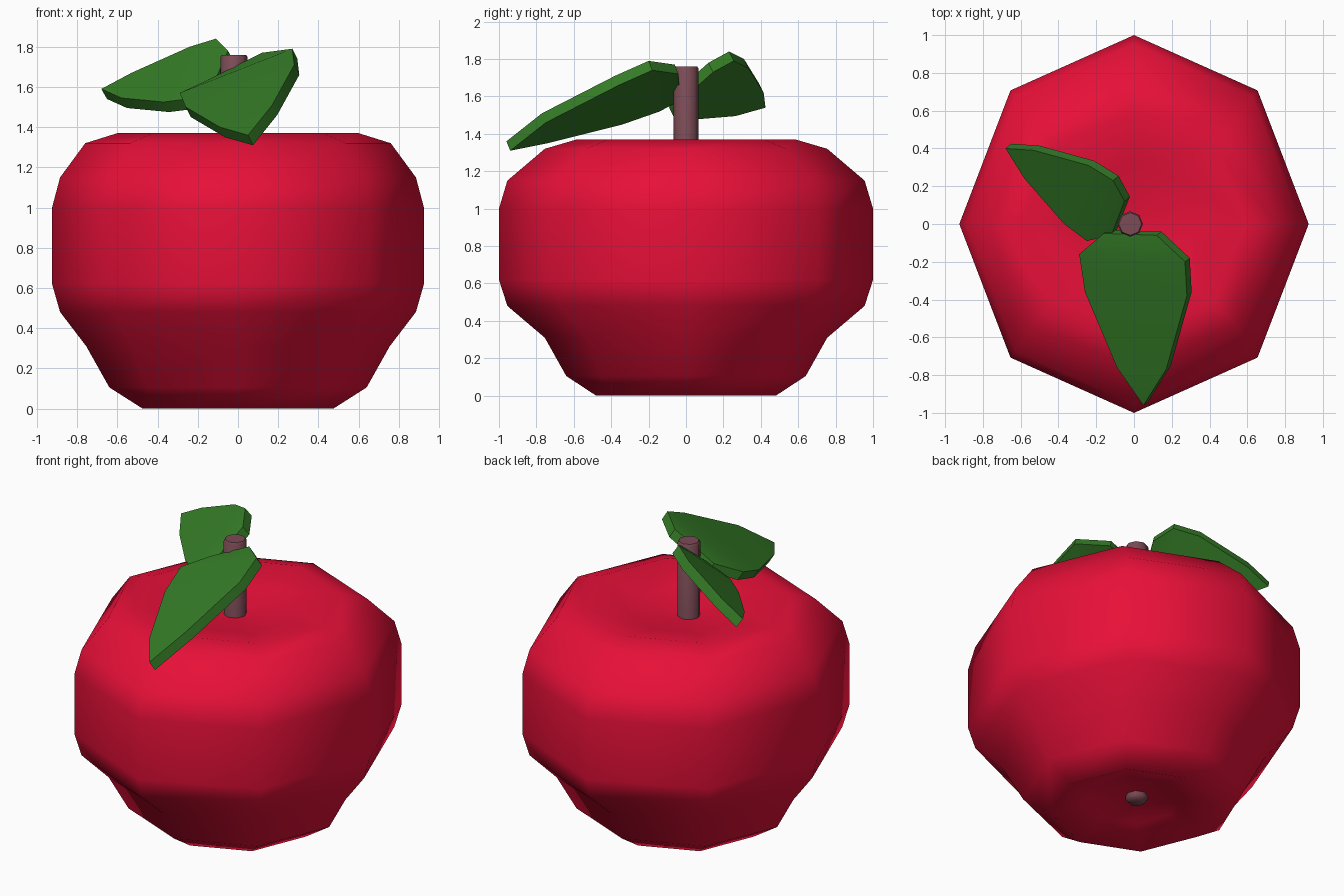
import bpy, bmesh, math
from mathutils import Vector

if "Cube" in bpy.data.objects:
    bpy.data.objects.remove(bpy.data.objects["Cube"])


def material(name, rgb):
    m = bpy.data.materials.new(name)
    m.diffuse_color = (*rgb, 1)
    m.use_nodes = True
    m.node_tree.nodes["Principled BSDF"].inputs["Base Color"].default_value = m.diffuse_color
    return m


RED = material("red_skin", (0.80, 0.005, 0.04))
GREEN = material("leaf_green", (0.035, 0.20, 0.02))
BROWN = material("stem_brown", (0.20, 0.07, 0.09))


def finish(bm, name, mat, angle):
    bmesh.ops.recalc_face_normals(bm, faces=bm.faces)
    me = bpy.data.meshes.new(name)
    bm.to_mesh(me)
    bm.free()
    ob = bpy.data.objects.new(name, me)
    bpy.context.collection.objects.link(ob)
    me.materials.append(mat)
    bpy.ops.object.select_all(action='DESELECT')
    ob.select_set(True)
    bpy.context.view_layer.objects.active = ob
    bpy.ops.object.shade_smooth_by_angle(angle=math.radians(angle))
    return ob


def lathe(name, rings, mat, angle, cx=0.0, sides=8):
    """Stack of (x radius, y radius, z) rings, closed at both ends."""
    bm = bmesh.new()
    loops = []
    for rx, ry, z in rings:
        loops.append([bm.verts.new((cx + rx * math.cos(math.tau * i / sides),
                                    ry * math.sin(math.tau * i / sides), z))
                      for i in range(sides)])
    for a, b in zip(loops, loops[1:]):
        for i in range(sides):
            j = (i + 1) % sides
            bm.faces.new((a[i], a[j], b[j], b[i]))
    bm.faces.new(loops[0][::-1])
    bm.faces.new(loops[-1])
    return finish(bm, name, mat, angle)


def leaf(name, tip, pairs, drop):
    """Tapered strip of left/right edge points ending in a tip, with thickness."""
    bm = bmesh.new()
    layers = []
    for off in (Vector(), Vector(drop)):
        left = [bm.verts.new(Vector(p[0]) + off) for p in pairs]
        right = [bm.verts.new(Vector(p[1]) + off) for p in pairs]
        end = bm.verts.new(Vector(tip) + off)
        for i in range(len(pairs) - 1):
            bm.faces.new((left[i], right[i], right[i + 1], left[i + 1]))
        bm.faces.new((left[-1], right[-1], end))
        layers.append(left + [end] + right[::-1])
    top, low = layers
    for i in range(len(top)):
        j = (i + 1) % len(top)
        bm.faces.new((top[i], top[j], low[j], low[i]))
    return finish(bm, name, GREEN, 35)


# Fruit body with a dimple at each end
body = lathe("fruit_body", [
    (0.08, 0.08, 0.10), (0.27, 0.27, 0.07), (0.475, 0.48, 0.0),
    (0.64, 0.64, 0.105), (0.755, 0.755, 0.31), (0.885, 0.955, 0.48),
    (0.925, 1.0, 0.62), (0.925, 1.0, 1.0), (0.885, 0.955, 1.15),
    (0.76, 0.755, 1.32), (0.60, 0.585, 1.37), (0.33, 0.33, 1.315),
    (0.08, 0.08, 1.285)], RED, 70)
body.modifiers.new("even_shading", 'WEIGHTED_NORMAL')

# Stem through the core, showing at the lower dimple
lathe("stem", [(0.045, 0.045, 0.06), (0.065, 0.065, 0.08),
               (0.067, 0.067, 1.75), (0.06, 0.06, 1.76)], BROWN, 50, cx=-0.02)

# Leaves
leaf("front_leaf", (0.05, -0.96, 1.36), [
    ((-0.16, -0.05, 1.63), (0.12, -0.06, 1.77)),
    ((-0.29, -0.16, 1.57), (0.27, -0.20, 1.79)),
    ((-0.26, -0.36, 1.50), (0.28, -0.38, 1.71)),
    ((-0.09, -0.76, 1.40), (0.17, -0.77, 1.51))], (0.025, 0.02, -0.05))
leaf("back_leaf", (-0.68, 0.40, 1.59), [
    ((-0.12, -0.06, 1.62), (-0.05, 0.12, 1.78)),
    ((-0.25, -0.09, 1.54), (-0.11, 0.23, 1.84)),
    ((-0.37, 0.0, 1.525), (-0.24, 0.31, 1.80)),
    ((-0.58, 0.24, 1.545), (-0.53, 0.39, 1.67))], (0.028, 0.025, -0.05))
